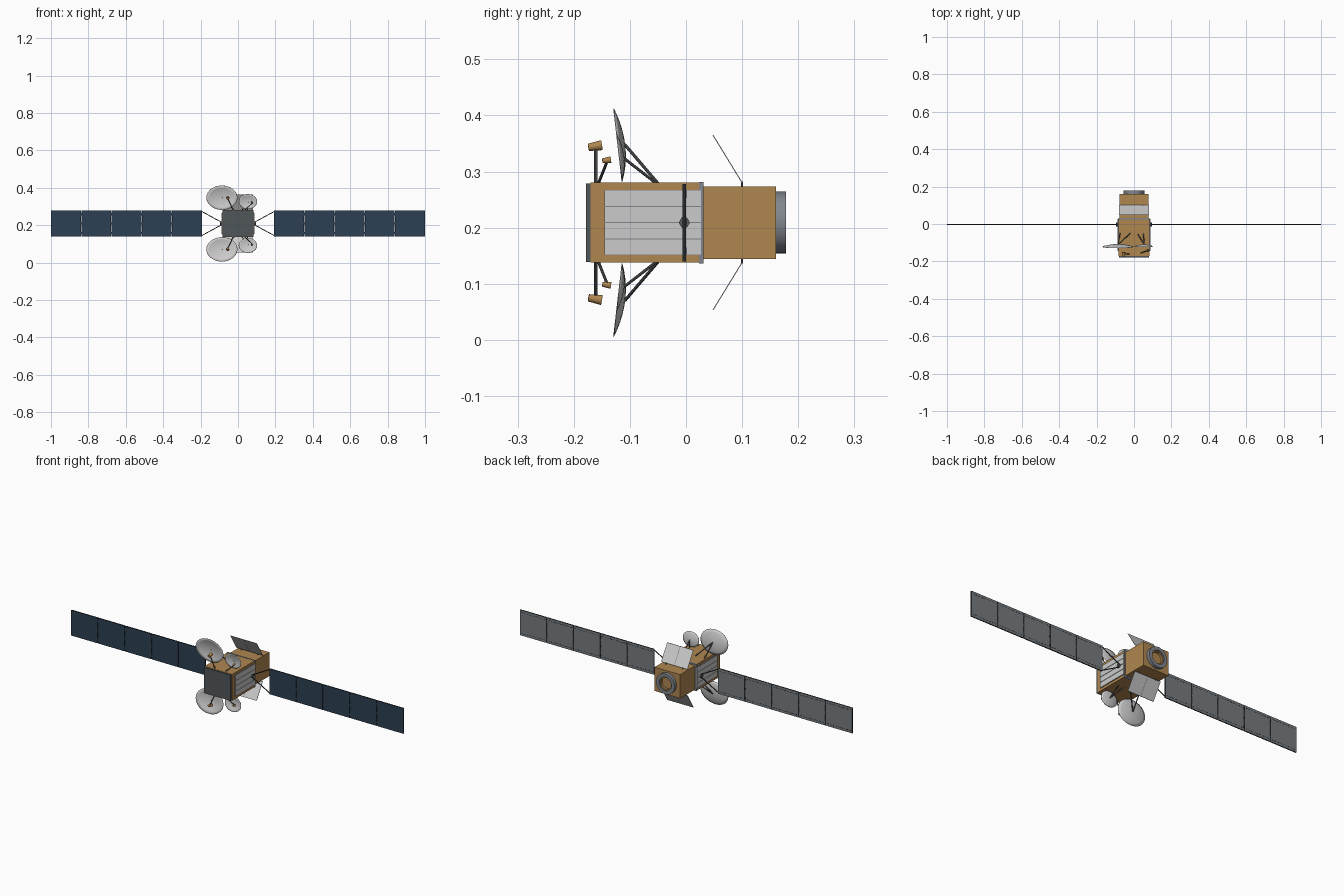
import bpy, bmesh, math
from mathutils import Vector

old = bpy.data.objects.get("Cube")
if old:
    bpy.data.objects.remove(old, do_unlink=True)

Z0 = 0.209  # height of the long axis


def material(name, rgb):
    m = bpy.data.materials.new(name)
    m.use_nodes = True
    m.diffuse_color = (*rgb, 1)
    m.node_tree.nodes["Principled BSDF"].inputs["Base Color"].default_value = (*rgb, 1)
    return m


GOLD = material("gold foil", (0.43, 0.24, 0.08))
NAVY = material("solar navy", (0.027, 0.05, 0.088))
BACK = material("panel back grey", (0.18, 0.20, 0.215))
WHITE = material("light grey", (0.60, 0.60, 0.60))
STEEL = material("steel grey", (0.22, 0.24, 0.27))
DARK = material("dark plate", (0.08, 0.095, 0.10))
STRUT = material("strut grey", (0.10, 0.105, 0.11))
BLACK = material("near black", (0.02, 0.022, 0.026))


def finish(name, bm, *mats, smooth=False):
    mesh = bpy.data.meshes.new(name)
    bmesh.ops.recalc_face_normals(bm, faces=bm.faces)
    bm.to_mesh(mesh)
    bm.free()
    for m in mats:
        mesh.materials.append(m)
    ob = bpy.data.objects.new(name, mesh)
    bpy.context.collection.objects.link(ob)
    if smooth:
        bpy.ops.object.select_all(action="DESELECT")
        ob.select_set(True)
        bpy.context.view_layer.objects.active = ob
        bpy.ops.object.shade_smooth_by_angle(angle=math.radians(40))
    return ob


def add_box(bm, x, y, z):
    """Add a box given as three (low, high) ranges."""
    verts = bmesh.ops.create_cube(bm, size=1)["verts"]
    for v in verts:
        v.co = [(a + b) / 2 + c * (b - a) for c, (a, b) in zip(v.co, (x, y, z))]
    return verts


def box(name, mat, x, y, z):
    bm = bmesh.new()
    add_box(bm, x, y, z)
    return finish(name, bm, mat)


def rod(name, mat, a, b, r1, r2=None, sides=8):
    a, b = Vector(a), Vector(b)
    bm = bmesh.new()
    bmesh.ops.create_cone(bm, cap_ends=True, segments=sides, radius1=r1,
                          radius2=r1 if r2 is None else r2, depth=(b - a).length)
    turn = Vector((0, 0, 1)).rotation_difference(b - a)
    for v in bm.verts:
        v.co = turn @ v.co + (a + b) / 2
    return finish(name, bm, mat, smooth=sides > 6)


def ring(name, mat, outer, inner, y0, y1, sides=32):
    """Tube around the long axis."""
    bm = bmesh.new()
    rim = [bm.verts.new((r, y, Z0)) for r, y in
           ((outer, y0), (outer, y1), (inner, y1), (inner, y0))]
    edges = [bm.edges.new((rim[i], rim[(i + 1) % 4])) for i in range(4)]
    bmesh.ops.spin(bm, geom=rim + edges, cent=(0, 0, Z0), axis=(0, 1, 0),
                   angle=math.tau, steps=sides)
    bmesh.ops.remove_doubles(bm, verts=bm.verts, dist=1e-5)
    return finish(name, bm, mat, smooth=True)


def dish(name, x, y, h, rx, rz, lean, depth, side):
    """Elliptical bowl opening to the front, leaning towards the body."""
    bm = bmesh.new()
    rows = []
    for r in (0, 0.2, 0.4, 0.6, 0.8, 1):
        row = []
        for i in range(32):
            t = math.tau * i / 32
            u, w = r * math.cos(t), r * math.sin(t)
            row.append(bm.verts.new((x + rx * u, y - lean * w + depth * (1 - r * r),
                                     Z0 + side * (h + rz * w))))
        rows.append(row)
    for p, q in zip(rows, rows[1:]):
        for i in range(32):
            j = (i + 1) % 32
            bm.faces.new((p[i], p[j], q[j], q[i]))
    bmesh.ops.remove_doubles(bm, verts=bm.verts, dist=1e-6)
    ob = finish(name, bm, WHITE, smooth=True)
    mod = ob.modifiers.new("thickness", "SOLIDIFY")
    mod.thickness = 0.0015
    mod.offset = 0


# Body
box("main_body", GOLD, (-.083, .083), (-.17, .03), (Z0 - .0715, Z0 + .0715))
box("rear_body", GOLD, (-.077, .077), (.03, .16), (Z0 - .0645, Z0 + .0645))
box("front_plate", DARK, (-.081, .081), (-.178, -.17), (Z0 - .07, Z0 + .07))
box("body_collar", STEEL, (-.084, .084), (.023, .031), (Z0 - .0725, Z0 + .0725))
ring("engine_ring", STEEL, .055, .037, .158, .178)
ring("engine_liner", GOLD, .037, .031, .158, .172)

for s, word in ((1, "left"), (-1, "right")):
    def span(a, b):
        return tuple(sorted((s * a, s * b)))

    # Side radiators
    box(f"radiator_base_{word}", STEEL, span(.082, .085), (-.145, .028), (Z0 - .058, Z0 + .058))
    bm = bmesh.new()
    for i in range(4):
        z = Z0 - .058 + i * .029
        add_box(bm, span(.084, .0875), (-.145, .027), (z + .001, z + .028))
    finish(f"radiator_strips_{word}", bm, WHITE)

    # Solar wing mount
    rod(f"wing_hub_{word}", STRUT, (s * .083, -.003, Z0), (s * .096, -.003, Z0), .010, sides=6)
    for k, end in ((1, "upper"), (-1, "lower")):
        rod(f"wing_yoke_{end}_{word}", BLACK, (s * .09, -.003, Z0 + k * .008),
            (s * .193, -.003, Z0 + k * .064), .0025, sides=6)

    # Solar wing: navy in front, grey behind, dark edges
    bm = bmesh.new()
    dashes = bmesh.new()
    step = .1616
    for i in range(5):
        x = .192 + i * step
        add_box(bm, span(x + .0015, x + step - .0015), (-.006, 0), (Z0 - .069, Z0 + .069))
        for k in (1, -1):
            z = Z0 + k * .056
            for j in range(9):
                d = x + .01 + j * .0165
                add_box(dashes, span(d, d + .009), (-.0005, .0006), (z - .0012, z + .0012))
    bm.normal_update()
    for f in bm.faces:
        f.material_index = 0 if f.normal.y < -.5 else 1 if f.normal.y > .5 else 2
    finish(f"solar_wing_{word}", bm, NAVY, BACK, BLACK)
    finish(f"wing_back_marks_{word}", dashes, BLACK)
    hinges = bmesh.new()
    for i in range(1, 5):
        x = .192 + i * step
        for z in (Z0 - .05, Z0, Z0 + .05):
            add_box(hinges, span(x - .003, x + .003), (-.005, .001), (z - .006, z + .006))
    finish(f"wing_hinges_{word}", hinges, BLACK)

for s, word in ((1, "top"), (-1, "bottom")):
    def at(x, y, h):
        return (x, y, Z0 + s * h)

    # Large and small reflectors with their braces
    dish(f"large_dish_{word}", -.086, -.1215, .138, .083, .065, .0075, .0125, s)
    dish(f"small_dish_{word}", .053, -.119, .117, .049, .040, .0045, .008, s)
    for i, x in enumerate((-.02, -.075)):
        rod(f"large_dish_brace_{word}_{i}", STRUT, at(-.084, -.109, .139),
            at(x, -.05, .07), .0028)
    for i, x in enumerate((.02, .05)):
        rod(f"small_dish_brace_{word}_{i}", STRUT, at(.055, -.111, .115),
            at(x, -.053, .07), .0026)

    # Feed horns on posts
    rod(f"large_feed_post_{word}", STRUT, at(-.025, -.161, .07), at(-.054, -.161, .132), .003)
    rod(f"large_feed_horn_{word}", GOLD, at(-.054, -.174, .134), at(-.055, -.15, .138),
        .0065, .009, sides=12)
    rod(f"small_feed_post_{word}", STRUT, at(.035, -.156, .07), at(.075, -.141, .108), .0026)
    rod(f"small_feed_horn_{word}", GOLD, at(.075, -.149, .110), at(.074, -.134, .112),
        .0042, .006, sides=12)

    # Tilted rear panel in two halves, with a dark seam between
    for x0, x1, part, mat in ((-.079, -.001, "right", WHITE), (.001, .079, "left", WHITE),
                              (-.001, .001, "seam", STRUT)):
        bm = bmesh.new()
        for v in add_box(bm, (x0, x1), (-.001, .001), (0, 1)):
            t = v.co.z
            v.co.y += .10 - .052 * t
            v.co.z = Z0 + s * (.071 + .085 * t)
        finish(f"rear_panel_{word}_{part}", bm, mat)
    for x in (-.05, .05):
        rod(f"rear_panel_hinge_{word}", STRUT, at(x, .10, .062), at(x, .10, .073), .002, sides=6)
